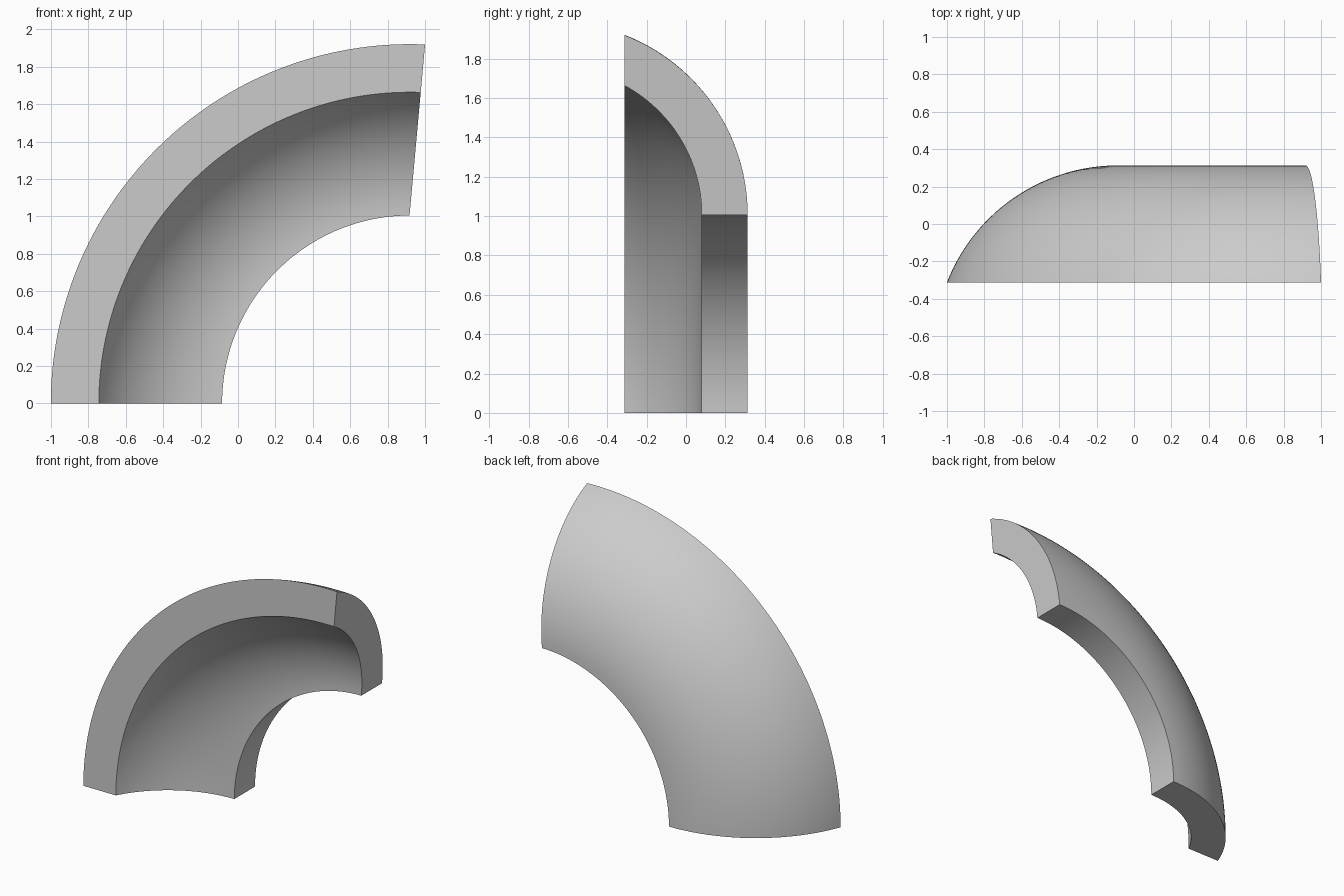
import bpy, bmesh
from math import sin, cos, pi, acos, asin, atan2, hypot

if "Cube" in bpy.data.objects:
    bpy.data.objects.remove(bpy.data.objects["Cube"])

CX = 0.92              # sweep axis runs along y through (CX, z=0)
R0 = 1.005             # radius of the inner edge
YC = -0.669            # centre of the rounded cross-section
FRONT = -0.3135        # flat front face
N, STEPS = 28, 80


def arc(rad):
    """Cross-section arc (y, radius) from the inner edge to the front face."""
    top = acos((FRONT - YC) / rad)
    return [(YC + rad * cos(top * i / N), R0 + rad * sin(top * i / N))
            for i in range(N + 1)]


def end_angle(r):
    """Sweep angle at which radius r meets the slightly tilted end plane."""
    k = 0.091
    offset = 0.917 - k * R0 - CX
    # solve -r*cos(a) = offset + k*r*sin(a)
    return pi / 2 + asin(offset / (r * hypot(1, k))) + atan2(k, 1)


# Closed shell profile: outer arc out, inner arc back
profile = arc(0.9825) + arc(0.749)[::-1]
count = len(profile)

bm = bmesh.new()
rings = []
for s in range(STEPS + 1):
    ring = []
    for y, r in profile:
        a = end_angle(r) * s / STEPS
        ring.append(bm.verts.new((CX - r * cos(a), y, r * sin(a))))
    rings.append(ring)

# Swept skin
for a, b in zip(rings, rings[1:]):
    for i in range(count):
        j = (i + 1) % count
        bm.faces.new((a[i], a[j], b[j], b[i]))

# End caps as strips between the outer and inner arcs
for ring in (rings[0], rings[-1]):
    for i in range(N):
        bm.faces.new((ring[i], ring[i + 1], ring[-2 - i], ring[-1 - i]))

bmesh.ops.recalc_face_normals(bm, faces=bm.faces)
mesh = bpy.data.meshes.new("curved_shell")
bm.to_mesh(mesh)
bm.free()

shell = bpy.data.objects.new("curved_shell", mesh)
bpy.context.collection.objects.link(shell)
bpy.context.view_layer.objects.active = shell
shell.select_set(True)
bpy.ops.object.shade_smooth_by_angle()
